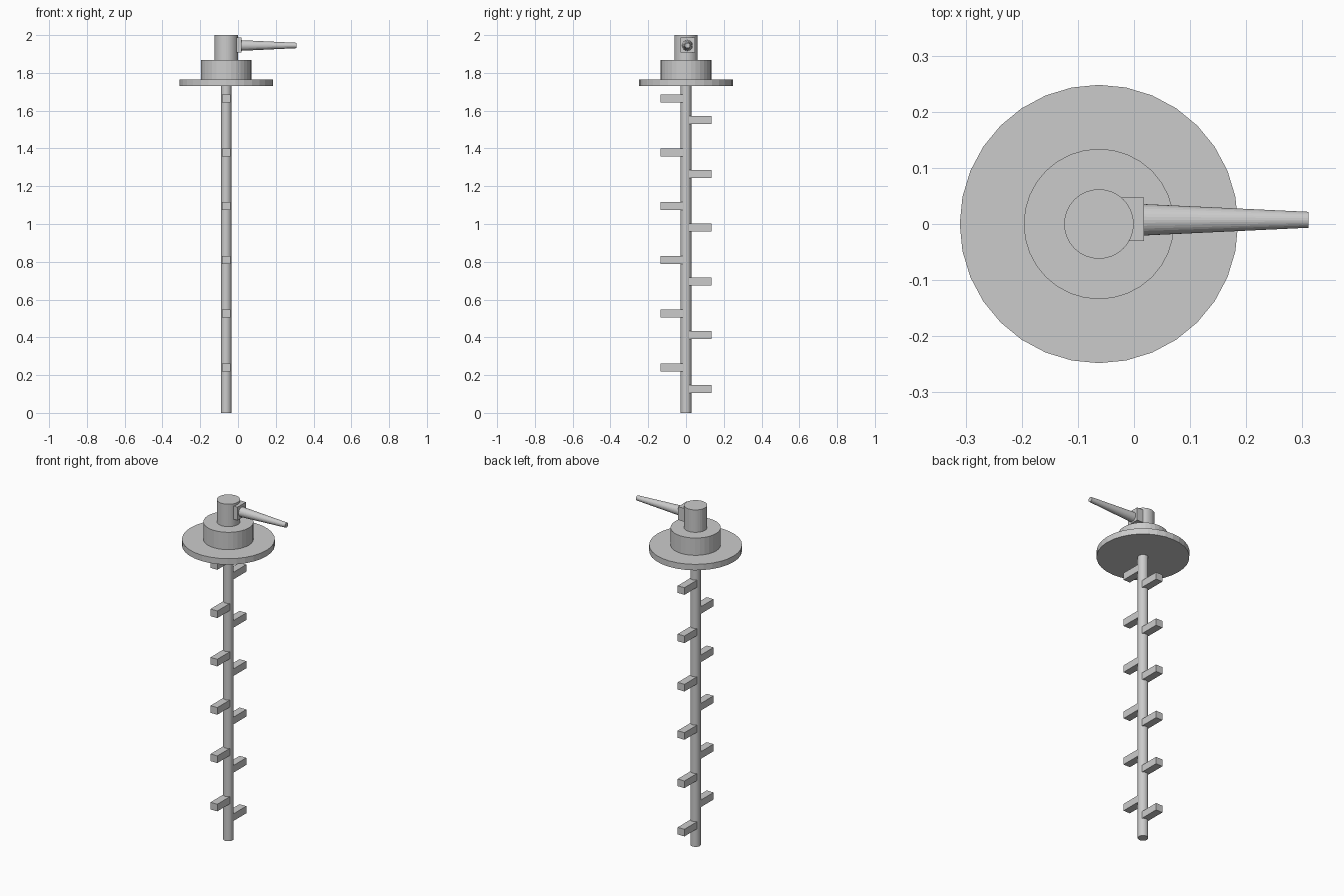
import bpy
from math import pi

if "Cube" in bpy.data.objects:
    bpy.data.objects.remove(bpy.data.objects["Cube"])

CX = -0.0625  # axis of the pole and head


def cylinder(name, radius, z0, z1):
    bpy.ops.mesh.primitive_cylinder_add(vertices=32, radius=radius, depth=z1 - z0,
                                        location=(CX, 0, (z0 + z1) / 2))
    bpy.context.object.name = name


def box(name, lo, hi):
    bpy.ops.mesh.primitive_cube_add(size=1, location=[(a + b) / 2 for a, b in zip(lo, hi)])
    ob = bpy.context.object
    ob.name = name
    ob.scale = [b - a for a, b in zip(lo, hi)]
    bpy.ops.object.transform_apply(location=False, rotation=False, scale=True)


# Stacked round parts along the vertical axis
cylinder("pole", 0.028, 0, 1.735)
cylinder("disc", 0.248, 1.731, 1.766)
cylinder("collar", 0.134, 1.766, 1.868)
cylinder("head", 0.062, 1.868, 2.0)

# Lever mount and tapered lever
box("lever_mount", (-0.045, -0.03, 1.909), (0.018, 0.0475, 1.987))
bpy.ops.mesh.primitive_cone_add(vertices=32, radius1=0.028, radius2=0.0142, depth=0.293,
                                location=(0.1645, 0.0075, 1.945), rotation=(0, pi / 2, 0))
bpy.context.object.name = "lever"

# Staggered pegs on both sides of the pole
for side, first in ((1, 0.127), (-1, 0.241)):
    for i in range(6):
        z = first + i * 0.2845
        y0, y1 = sorted((side * 0.016, side * 0.135))
        box("peg", (CX - 0.022, y0, z - 0.021), (CX + 0.022, y1, z + 0.021))
